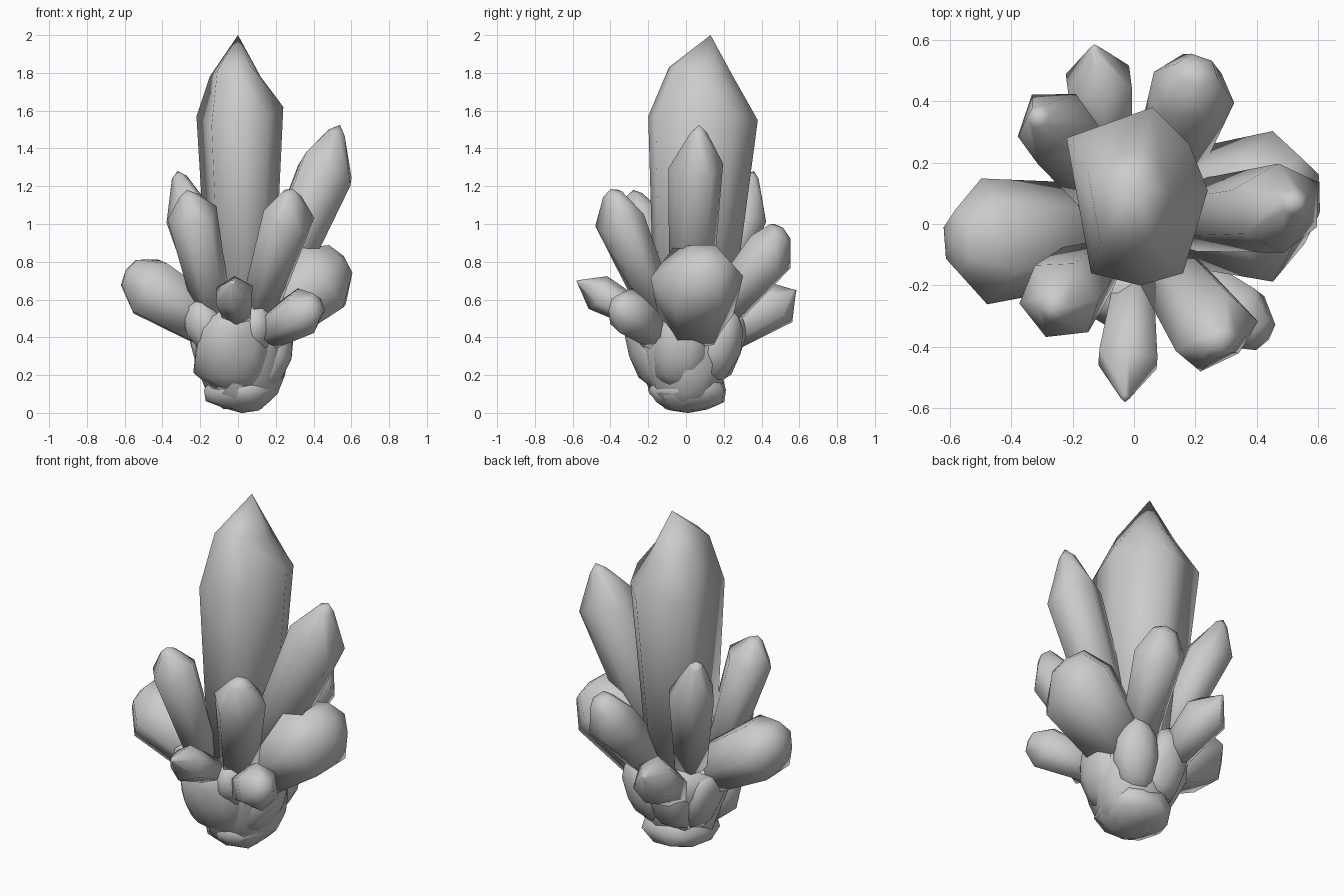
import bpy, bmesh, math
from mathutils import Vector, Matrix, noise

if "Cube" in bpy.data.objects:
    bpy.data.objects.remove(bpy.data.objects["Cube"])


def finish(bm, name):
    bmesh.ops.recalc_face_normals(bm, faces=bm.faces[:])
    me = bpy.data.meshes.new(name)
    bm.to_mesh(me)
    bm.free()
    for p in me.polygons:
        p.use_smooth = True
    ob = bpy.data.objects.new(name, me)
    bpy.context.collection.objects.link(ob)
    return ob


def loft(name, rings, tip):
    """Skin equal-sized rings of points, closed by a base cap and a tip point."""
    bm = bmesh.new()
    vs = [[bm.verts.new(p) for p in ring] for ring in rings]
    n = len(vs[0])
    bm.faces.new(vs[0])
    for a, b in zip(vs, vs[1:]):
        for i in range(n):
            j = (i + 1) % n
            bm.faces.new((a[i], a[j], b[j], b[i]))
    t = bm.verts.new(tip)
    for i in range(n):
        bm.faces.new((vs[-1][i], vs[-1][(i + 1) % n], t))
    return finish(bm, name)


def crystal(name, base, tip, rx, ry, shoulder, cap, foot=0.7, roll=0, apex=None, sides=6):
    """Tapered prism growing from base to tip; rx is the sideways radius, apex an off-axis point."""
    base, tip = Vector(base), Vector(tip)
    apex = Vector(apex) if apex else tip
    axis = tip - base
    up = axis.normalized()
    side = up.cross(Vector((0, 0, 1))).normalized()
    out = side.cross(up)
    rings = []
    for k, (t, s) in enumerate(((0, foot), (shoulder, 1), (0.96, cap))):
        ring = []
        for i in range(sides):
            a = math.radians(roll) + math.tau * i / sides
            dt = 0.04 * math.sin(2.3 * i + roll) if k == 1 else 0
            end = apex if k == 2 else tip
            ring.append(base + (end - base) * (t + dt)
                        + side * (rx * s * math.cos(a)) + out * (ry * s * math.sin(a)))
        rings.append(ring)
    return loft(name, rings, apex)


# Main central crystal with an uneven seven-sided section
shoulder = [(-.22, .28, 1.57), (.06, .38, 1.55), (.18, .26, 1.58), (.24, .11, 1.62),
            (.16, -.16, 1.57), (.02, -.20, 1.57), (-.14, -.16, 1.52)]
upper = [(-.15, .17, 1.78), (.03, .25, 1.78), (.09, .18, 1.78), (.12, .10, 1.78),
         (.07, -.06, 1.83), (-.01, -.09, 1.83), (-.11, -.06, 1.81)]
foot = [(x * .72 + .01, y * .68 - .03, .40) for x, y, z in shoulder]
loft("main_crystal", [foot, shoulder, upper], (0, .13, 2.0))

# Tall side crystals
crystal("tall_right_crystal", (.13, .02, .50), (.57, .06, 1.52), .145, .165, .78, .3, .75, 0, (.54, .07, 1.525))
crystal("back_left_crystal", (-.10, .10, .50), (-.31, .39, 1.25), .135, .13, .74, .3, .7, 30, (-.32, .36, 1.28))
crystal("front_left_crystal", (-.12, -.12, .48), (-.27, -.28, 1.18), .14, .13, .80, .35, .7, 10)
crystal("front_right_crystal", (.09, -.12, .48), (.31, -.42, 1.18), .145, .13, .78, .4, .7, 20, (.29, -.40, 1.185))
crystal("back_right_crystal", (.09, .14, .48), (.225, .53, .95), .14, .14, .77, .5, .75, 0, (.21, .515, .98))

# Thick low crystals left and right
crystal("thick_left_crystal", (-.13, -.03, .46), (-.60, -.065, .74), .205, .18, .75, .5, .8, 0, (-.595, -.06, .755))
crystal("thick_right_crystal", (.13, .05, .45), (.57, .06, .82), .245, .22, .72, .5, .75, 0, (.56, .10, .83))

# Small low crystals
crystal("small_right_crystal", (.14, -.15, .42), (.43, -.37, .58), .12, .13, .72, .5, .75, 30)
crystal("small_front_crystal", (0, -.18, .48), (-.03, -.58, .70), .11, .10, .68, .15, .65, 30)
crystal("small_back_crystal", (-.08, .20, .40), (-.13, .585, .65), .12, .13, .72, .15, .7, 30)

# Rocky base body
profile = [(0.02, .10), (.10, .18), (.20, .215), (.38, .265), (.50, .26), (.57, .12)]
rings = []
for z, r in profile:
    ring = []
    for i in range(14):
        a = math.tau * i / 14
        d = Vector((math.cos(a), math.sin(a), 0))
        k = 1 + .18 * noise.noise(d * 2.2 + Vector((0, 0, z * 3)))
        ring.append(d * r * k + Vector((0.02, .0, z)))
    rings.append(ring)
loft("rock_base", rings, (0, 0, .62))


# Rounded lumps around the base
def lump(name, center, size, tilt=(0, 0)):
    bm = bmesh.new()
    bmesh.ops.create_icosphere(bm, subdivisions=2, radius=1)
    c = Vector(center)
    rot = Matrix.Rotation(tilt[0], 3, 'X') @ Matrix.Rotation(tilt[1], 3, 'Y')
    for v in bm.verts:
        p = v.co * (1 + .2 * noise.noise(v.co * 1.6 + c * 9))
        v.co = c + rot @ Vector((p.x * size[0], p.y * size[1], p.z * size[2]))
    finish(bm, name)


lump("front_lump", (-.03, -.17, .34), (.20, .14, .26), (.3, 0))
lump("front_left_lump", (-.17, -.15, .46), (.11, .13, .15), (.2, -.3))
lump("front_right_lump", (.09, -.17, .45), (.10, .12, .15), (.2, .2))
lump("right_lump", (.19, -.03, .32), (.10, .15, .22), (0, .35))
lump("back_right_lump", (.13, .17, .35), (.13, .12, .22), (-.3, .3))
lump("back_lump", (-.04, .20, .34), (.13, .10, .21), (-.35, 0))
lump("left_lump", (-.15, .06, .34), (.10, .15, .21), (0, -.35))
lump("bottom_lump", (.02, .01, .12), (.20, .21, .12))
